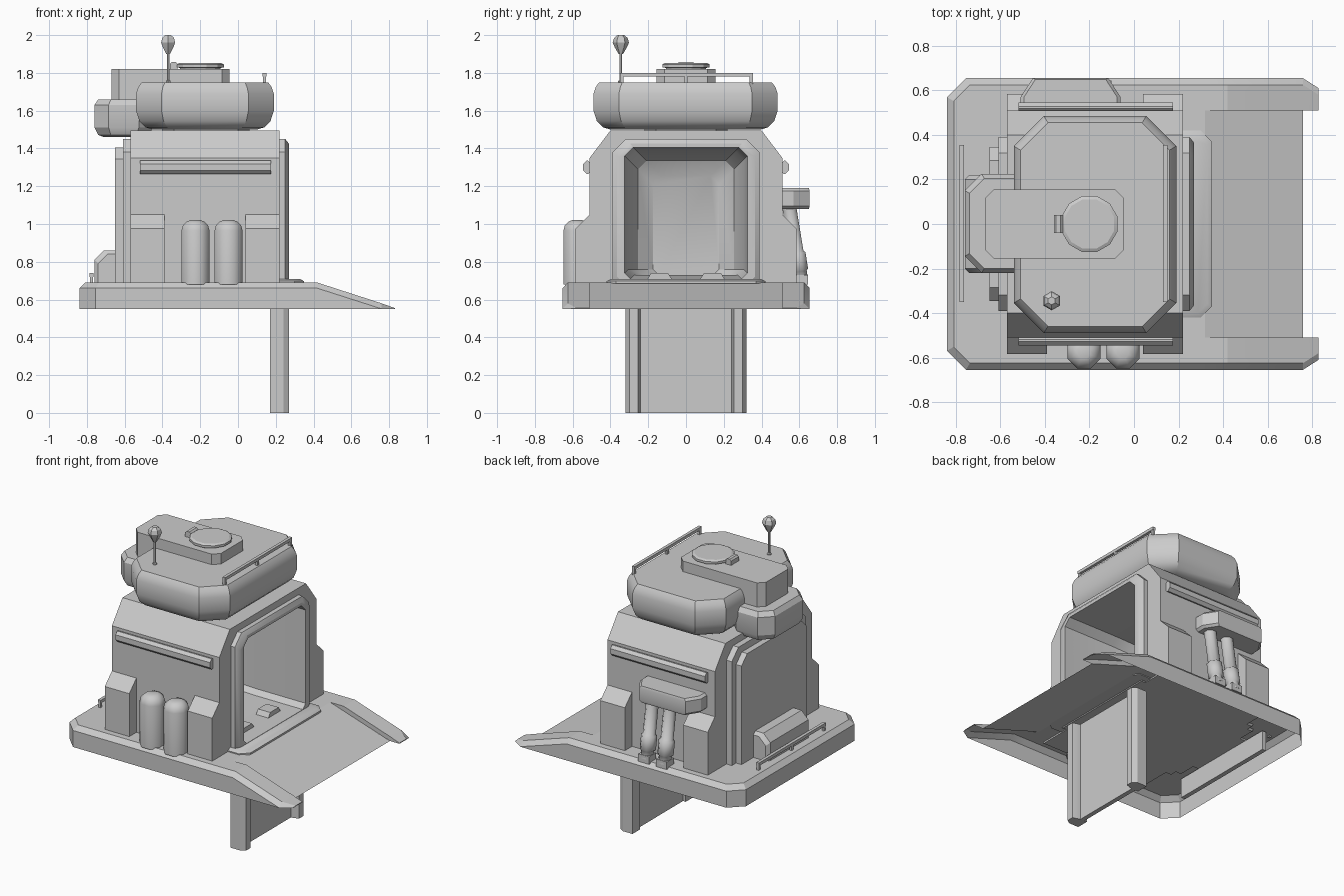
import bpy, bmesh, math
from mathutils import Vector

if "Cube" in bpy.data.objects:
    bpy.data.objects.remove(bpy.data.objects["Cube"])


def loft(name, rings, closed=True, caps=(True, True), angle=30):
    """Skin a list of equal-length point rings into one object."""
    bm = bmesh.new()
    vs = [[bm.verts.new(p) for p in r] for r in rings]
    n = len(rings[0])
    for a, b in zip(vs, vs[1:]):
        for i in range(n if closed else n - 1):
            j = (i + 1) % n
            bm.faces.new((a[i], a[j], b[j], b[i]))
    if caps[0]:
        bm.faces.new(vs[0][::-1])
    if caps[1]:
        bm.faces.new(vs[-1])
    bmesh.ops.recalc_face_normals(bm, faces=bm.faces)
    me = bpy.data.meshes.new(name)
    bm.to_mesh(me)
    bm.free()
    ob = bpy.data.objects.new(name, me)
    bpy.context.collection.objects.link(ob)
    bpy.ops.object.select_all(action='DESELECT')
    bpy.context.view_layer.objects.active = ob
    ob.select_set(True)
    bpy.ops.object.shade_smooth_by_angle(angle=math.radians(angle))
    return ob


def octagon(a0, a1, b0, b1, cut, low=None):
    """Rectangle with cut corners; low sets the cut at the b0 side."""
    l = cut if low is None else low
    return [(a0 + l, b0), (a1 - l, b0), (a1, b0 + l), (a1, b1 - cut),
            (a1 - cut, b1), (a0 + cut, b1), (a0, b1 - cut), (a0, b0 + l)]


def stack_z(name, x0, x1, y0, y1, cut, profile):
    """Cut-corner block; profile is (inset, z) going up."""
    return loft(name, [[(x, y, z) for x, y in octagon(x0 + i, x1 - i, y0 + i, y1 - i, cut - i * .4)]
                       for i, z in profile])


def stack_x(name, w, z0, z1, cut, low, profile, angle=30):
    """Cut-corner block along x; profile is (inset, x)."""
    return loft(name, [[(x, y, z) for y, z in octagon(i - w, w - i, z0 + min(i, .02), z1 - i, cut, low)]
                       for i, x in profile], angle=angle)


def prism(name, pts, axis, lo, hi):
    """Extrude a 2D outline along an axis."""
    put = {'x': lambda p, t: (t, p[0], p[1]), 'y': lambda p, t: (p[0], t, p[1]),
           'z': lambda p, t: (p[0], p[1], t)}[axis]
    return loft(name, [[put(p, t) for p in pts] for t in (lo, hi)])


def box(name, x0, x1, y0, y1, z0, z1):
    return prism(name, [(x0, y0), (x1, y0), (x1, y1), (x0, y1)], 'z', z0, z1)


def turned(name, base, tip, profile, sides=8, angle=50):
    """Round part along base->tip; profile is (radius, fraction)."""
    base, d = Vector(base), Vector(tip) - Vector(base)
    q = d.to_track_quat('Z', 'Y')
    rings = []
    for r, t in profile:
        rings.append([base + d * t + q @ Vector((r * math.cos(a), r * math.sin(a), 0))
                      for a in [2 * math.pi * (k + .5) / sides for k in range(sides)]])
    return loft(name, rings, angle=angle)


# platform: hollow deck shell, open underneath, with bevelled rim
def deck_path(i, z):
    w, x, c = .655 - i, -.84 + i, .085 - i * .4
    return [(.32, -w, z), (x + c, -w, z), (x, -w + c, z), (x, w - c, z), (x + c, w, z), (.32, w, z)]


loft("platform", [deck_path(0, .55), deck_path(0, .66), deck_path(.03, .69)],
     closed=False, caps=(False, True), angle=20)
# sloping ramp between two tapered side rails
loft("ramp", [[(.32, -.51, .69), (.32, .51, .69)], [(.76, -.51, .55), (.76, .51, .55)]],
     closed=False, caps=(False, False))
for s, side in ((-1, "front"), (1, "back")):
    rings = []
    for x, w, zt in ((.32, .655, .69), (.42, .655, .69), (.76, .655, .58), (.83, .61, .555)):
        ramp_z = max(.55, .69 - (x - .32) * .318)
        rings.append([(x, s * w, .55), (x, s * w, max(.551, zt - .03)), (x, s * (w - .03), zt),
                      (x, s * .51, zt), (x, s * .51, min(ramp_z, zt - .002))])
    loft("ramp_rail_" + side, rings, closed=False, caps=(False, True), angle=15)
box("underside_wall", -.72, -.69, -.38, .38, .55, .68)

# hanging support leg with side flanges
box("leg_plate", .19, .22, -.25, .25, 0, .66)
for s in (-1, 1):
    prism("leg_flange", [(.17, s * .32), (.24, s * .32), (.27, s * .30), (.27, s * .255),
                         (.22, s * .24), (.17, s * .24)], 'z', 0, .66)

# cabin body and door frame, hollowed by one smooth cutter
cabin = prism("cabin", [(-.51, .68), (.51, .68), (.51, 1.35), (.40, 1.495), (-.40, 1.495), (-.51, 1.35)],
              'x', -.57, .22)
frame = stack_x("door_frame", .39, .68, 1.45, .07, .02, ((0, .20), (0, .25), (.025, .27)))
cutter = stack_x("interior_cutter", .325, .71, 1.405, .045, .03,
                 ((0, .35), (0, -.1), (.02, -.28), (.07, -.40), (.15, -.46)))
for ob in (cabin, frame):
    bpy.context.view_layer.objects.active = ob
    m = ob.modifiers.new("hollow", 'BOOLEAN')
    m.object, m.operation, m.solver = cutter, 'DIFFERENCE', 'EXACT'
    ob.modifiers.move(len(ob.modifiers) - 1, 0)
    bpy.ops.object.modifier_apply(modifier=m.name)
    bpy.ops.object.select_all(action='DESELECT')
    ob.select_set(True)
    bpy.ops.object.shade_smooth_by_angle(angle=math.radians(38))
bpy.data.objects.remove(cutter)

# closed rear panels
stack_x("rear_panel_outer", .39, .68, 1.45, .07, 0.01, ((0, -.56), (0, -.61)))
stack_x("rear_panel_inner", .345, .68, 1.405, .06, 0.01, ((0, -.60), (0, -.65)))

# doorstep and floor blocks
stack_z("doorstep", .10, .35, -.42, .42, .05, ((0, .685), (0, .697), (.02, .708)))
for y in (-.14, .14):
    prism("floor_block", [(y - .07, .70), (y + .07, .70), (y + .045, .74), (y - .045, .74)], 'x', .08, .17)

# corner lockers and side bars on both cabin sides
for s in (-1, 1):
    for x in (-.57, .04):
        prism("corner_locker", [(s * .50, .68), (s * .585, .68), (s * .585, .975),
                                (s * .51, 1.05), (s * .50, 1.05)], 'x', x, x + .18)
    prism("side_bar", octagon(min(s * .50, s * .545), max(s * .50, s * .545), 1.265, 1.335, .018),
          'x', -.52, .175)

# storage box behind the cabin
loft("rear_box", [[(x, y, z) for x, z in ((-.64, .68), (-.76 + i, .68), (-.76 + i, .81 - i),
                                         (-.71 + i, .86 - i), (-.64, .86 - i))]
                  for i, y in ((.02, -.22), (0, -.20), (0, .20), (.02, .22))])

# two tanks at the front
for x in (-.225, -.05):
    turned("tank", (x, -.575, .68), (x, -.575, 1.02),
           ((.08, 0), (.08, .84), (.072, .92), (.05, .98), (.03, 1)), 8)

# exhaust: manifold and two leaning pipes at the back
manifold = [(-.51, .50), (-.06, .50), (-.06, .57), (-.115, .655), (-.455, .655), (-.51, .57)]
loft("manifold", [[(-.285 + (x + .285) * k, .58 + (y - .58) * k, z) for x, y in manifold]
                  for k, z in ((.93, 1.08), (1, 1.095), (1, 1.175), (.93, 1.19))])
for x in (-.14, -.27):
    turned("exhaust_pipe", (x, .545, 1.10), (x, .61, .70),
           ((.04, 0), (.04, .62), (.05, .64), (.05, .86), (.04, .88), (.04, 1)), 8)
    box("pipe_foot", x - .04, x + .04, .57, .645, .68, .73)

# turret with rounded underside, on a short neck
stack_z("neck", -.40, .06, -.22, .22, .06, ((0, 1.48), (0, 1.52)))
stack_z("turret", -.54, .19, -.49, .485, .135,
        ((.09, 1.50), (.05, 1.512), (.018, 1.545), (0, 1.60), (0, 1.69), (.012, 1.725), (.03, 1.75)))
stack_z("turret_rear_pod", -.76, -.45, -.22, .225, .075,
        ((.05, 1.46), (.02, 1.472), (0, 1.51), (0, 1.63), (.02, 1.66)))
stack_z("roof_block", -.67, -.045, -.155, .155, .04, ((0, 1.65), (0, 1.82)))

# round hatch with hinge
turned("hatch", (-.20, 0, 1.815), (-.20, 0, 1.852), ((.11, 0), (.11, .3), (.13, .4), (.13, .8), (.115, 1)), 12, 25)
prism("hatch_hinge", octagon(-.36, -.32, 1.81, 1.858, .01), 'y', -.04, .04)

# antenna with faceted bulb
turned("antenna_pole", (-.37, -.345, 1.74), (-.37, -.345, 1.92), ((.014, 0), (.014, .1), (.007, .12), (.007, 1)), 6)
turned("antenna_bulb", (-.37, -.345, 1.90), (-.37, -.345, 2.0),
       ((.012, 0), (.032, .35), (.043, .6), (.036, .85), (.018, 1)), 6, 20)

# handrails on the turret and on the platform
for x, z in ((.14, 1.74), (-.775, .68)):
    box("handrail_bar", x - .01, x + .01, -.35, .355, z + .04, z + .06)
    for y in (-.34, 0, .345):
        box("handrail_post", x - .008, x + .008, y - .009, y + .009, z, z + .05)
